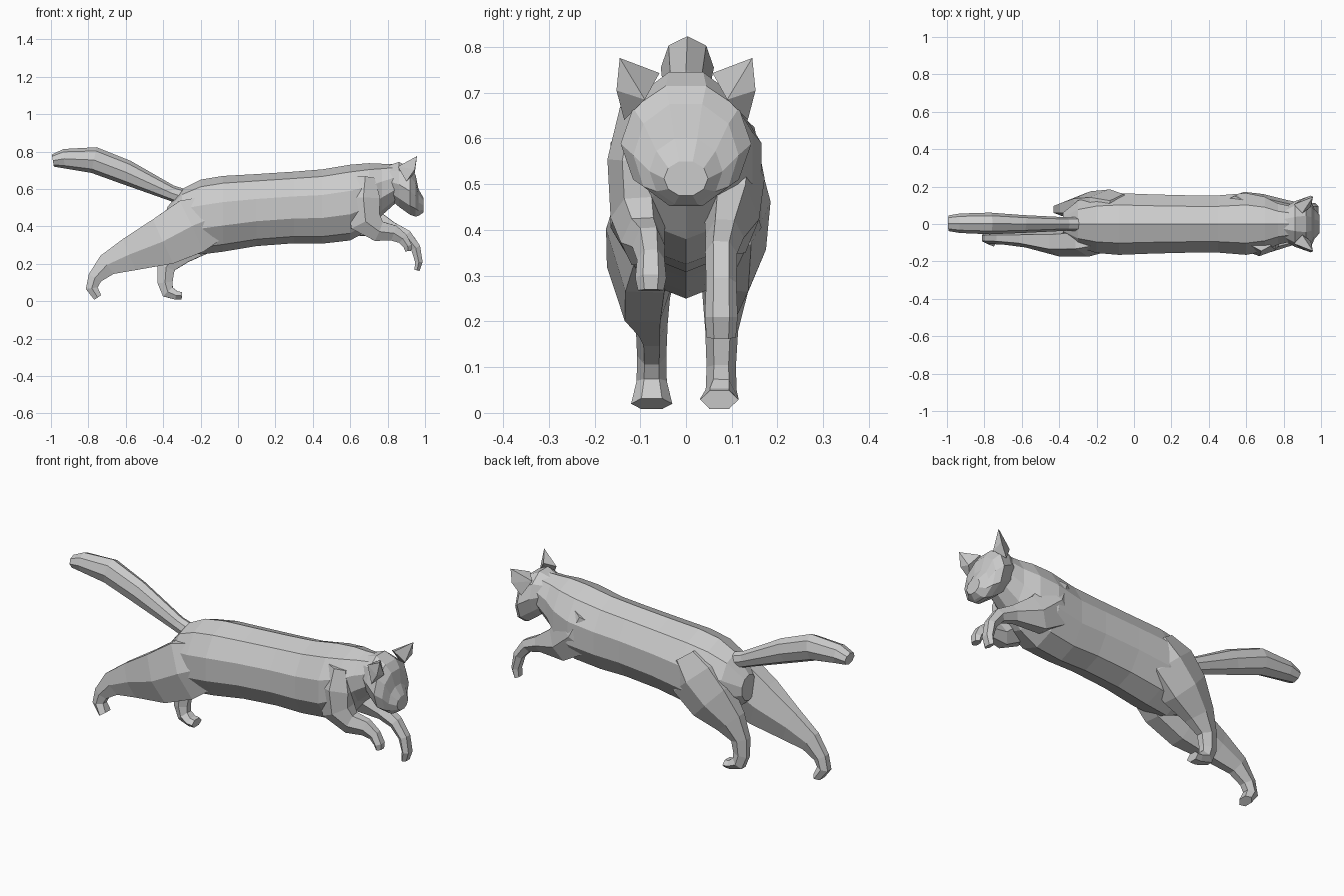
import bpy, bmesh, math
from mathutils import Vector


def finish(name, bm):
    bmesh.ops.recalc_face_normals(bm, faces=bm.faces)
    me = bpy.data.meshes.new(name)
    bm.to_mesh(me)
    bm.free()
    ob = bpy.data.objects.new(name, me)
    bpy.context.collection.objects.link(ob)
    return ob


def loft(name, rings, n, half_step=False, upright=False):
    """Skin n-sided rings (x, y, z, half width, half height) along a path."""
    bm = bmesh.new()
    pts = [Vector(r[:3]) for r in rings]
    grow = 1 / math.cos(math.pi / n)
    side_vertex = (n % 4 == 2) if half_step else (n % 4 == 0)
    loops = []
    for i, r in enumerate(rings):
        a, b = pts[max(i - 1, 0)], pts[min(i + 1, len(pts) - 1)]
        if upright:
            t = Vector((1, 0, 0))
        else:
            t = Vector()
            if i > 0:
                t += (pts[i] - a).normalized()
            if i < len(pts) - 1:
                t += (b - pts[i]).normalized()
            t.normalize()
        y = Vector((0, 1, 0))
        side = (y - y.dot(t) * t).normalized()
        up = t.cross(side)
        w = r[3] * (1 if side_vertex else grow)
        h = r[4] * (grow if half_step else 1)
        ring = []
        for k in range(n):
            ang = 2 * math.pi * (k + (0.5 if half_step else 0)) / n
            ring.append(bm.verts.new(pts[i] + side * w * math.sin(ang) + up * h * math.cos(ang)))
        loops.append(ring)
    for p, q in zip(loops, loops[1:]):
        for k in range(n):
            bm.faces.new((p[k], p[(k + 1) % n], q[(k + 1) % n], q[k]))
    bm.faces.new(loops[0])
    bm.faces.new(loops[-1])
    return finish(name, bm)


def upright_loft(name, sections, n, half_step):
    """Sections given as (x, top z, bottom z, half width)."""
    rings = [(x, 0, (t + b) / 2, w, (t - b) / 2) for x, t, b, w in sections]
    return loft(name, rings, n, half_step, True)


# Torso and neck
upright_loft("torso", [
    (-0.38, 0.50, 0.36, 0.06), (-0.30, 0.60, 0.29, 0.125), (-0.20, 0.65, 0.25, 0.155),
    (-0.08, 0.67, 0.265, 0.165), (0.10, 0.68, 0.295, 0.158), (0.30, 0.693, 0.31, 0.153),
    (0.45, 0.705, 0.308, 0.153), (0.60, 0.73, 0.325, 0.165), (0.70, 0.738, 0.38, 0.145),
    (0.77, 0.735, 0.46, 0.11), (0.86, 0.735, 0.54, 0.09)], 10, False)

# Head with muzzle
upright_loft("head", [
    (0.80, 0.725, 0.56, 0.085), (0.86, 0.745, 0.505, 0.122), (0.92, 0.715, 0.462, 0.143),
    (0.95, 0.675, 0.452, 0.115), (0.965, 0.60, 0.457, 0.08), (0.993, 0.55, 0.475, 0.048)],
    10, True)

# Ears, mirrored
for label, s in (("left", 1), ("right", -1)):
    bm = bmesh.new()
    for x, y, z in ((0.957, 0.145, 0.776), (0.90, 0.058, 0.743), (0.945, 0.152, 0.705),
                    (0.945, 0.09, 0.685), (0.855, 0.105, 0.72), (0.90, 0.135, 0.64)):
        bm.verts.new((x, y * s, z))
    bmesh.ops.convex_hull(bm, input=bm.verts)
    finish(label + "_ear", bm)

# Tail
loft("tail", [
    (-0.26, 0, 0.545, 0.04, 0.045), (-0.36, 0, 0.58, 0.036, 0.042),
    (-0.60, 0, 0.69, 0.048, 0.066), (-0.77, 0.003, 0.755, 0.058, 0.07),
    (-0.93, 0.004, 0.762, 0.052, 0.052), (-0.99, 0.004, 0.752, 0.042, 0.033)], 8)

# Hind legs: one pushed back, one under the hips
loft("hind_leg_stretched", [
    (-0.08, -0.07, 0.47, 0.06, 0.11), (-0.25, -0.09, 0.40, 0.085, 0.15),
    (-0.40, -0.095, 0.32, 0.078, 0.13), (-0.58, -0.08, 0.25, 0.045, 0.09),
    (-0.70, -0.075, 0.195, 0.035, 0.06), (-0.765, -0.075, 0.125, 0.032, 0.038),
    (-0.782, -0.075, 0.07, 0.033, 0.032), (-0.75, -0.075, 0.02, 0.045, 0.022)], 6, True)
loft("hind_leg_planted", [
    (-0.06, 0.09, 0.55, 0.07, 0.09), (-0.13, 0.10, 0.46, 0.085, 0.14),
    (-0.23, 0.097, 0.36, 0.078, 0.13), (-0.33, 0.085, 0.265, 0.05, 0.085),
    (-0.385, 0.078, 0.18, 0.036, 0.048), (-0.39, 0.077, 0.10, 0.032, 0.04),
    (-0.375, 0.077, 0.05, 0.034, 0.035), (-0.33, 0.073, 0.031, 0.042, 0.023),
    (-0.30, 0.073, 0.029, 0.042, 0.02)], 6, True)

# Front legs: both reaching forward with hanging paws
loft("front_leg_far", [
    (0.54, 0.09, 0.62, 0.06, 0.07), (0.59, 0.10, 0.51, 0.072, 0.12),
    (0.69, 0.10, 0.425, 0.06, 0.085), (0.82, 0.085, 0.385, 0.042, 0.04),
    (0.90, 0.077, 0.35, 0.035, 0.032), (0.95, 0.077, 0.285, 0.033, 0.026),
    (0.967, 0.077, 0.21, 0.036, 0.02), (0.957, 0.077, 0.165, 0.032, 0.014)], 6, True)
loft("front_leg_near", [
    (0.68, -0.09, 0.66, 0.055, 0.05), (0.67, -0.107, 0.55, 0.065, 0.09),
    (0.68, -0.105, 0.43, 0.06, 0.085), (0.75, -0.095, 0.375, 0.048, 0.055),
    (0.83, -0.082, 0.365, 0.036, 0.042), (0.88, -0.077, 0.335, 0.03, 0.03),
    (0.907, -0.077, 0.295, 0.034, 0.022), (0.91, -0.077, 0.268, 0.028, 0.016)], 6, True)
